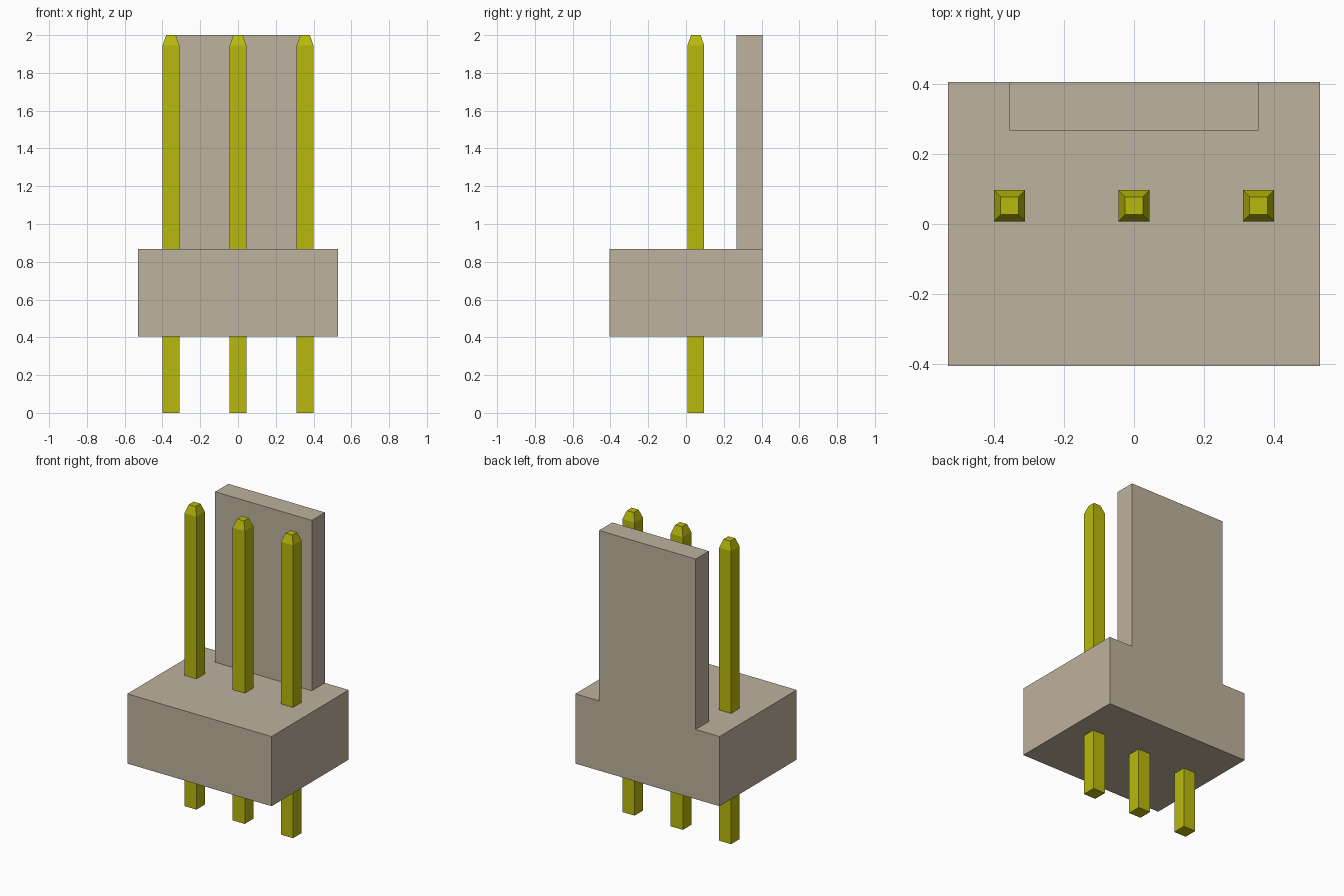
import bpy, bmesh
from mathutils import Vector, Matrix

cube = bpy.data.objects.get("Cube")
if cube:
    bpy.data.objects.remove(cube, do_unlink=True)


def make_material(name, rgb):
    mat = bpy.data.materials.new(name)
    mat.use_nodes = True
    mat.diffuse_color = (*rgb, 1)
    mat.node_tree.nodes["Principled BSDF"].inputs["Base Color"].default_value = (*rgb, 1)
    return mat


def box(bm, lo, hi):
    lo, hi = Vector(lo), Vector(hi)
    matrix = Matrix.Translation((lo + hi) / 2) @ Matrix.Diagonal((*(hi - lo), 1))
    bmesh.ops.create_cube(bm, size=1, matrix=matrix)


def finish(bm, name, mat):
    bmesh.ops.recalc_face_normals(bm, faces=bm.faces)
    mesh = bpy.data.meshes.new(name)
    bm.to_mesh(mesh)
    bm.free()
    mesh.materials.append(mat)
    obj = bpy.data.objects.new(name, mesh)
    bpy.context.collection.objects.link(obj)
    return obj


plastic = make_material("beige plastic", (0.521, 0.445, 0.342))
metal = make_material("yellow metal", (0.485, 0.485, 0.004))

# Housing: block with a tall locking tab raised flush from its back edge
BASE_Z, TOP_Z, TAB_X, TAB_Y = 0.405, 0.868, 0.355, 0.267
bm = bmesh.new()
box(bm, (-0.53, -0.405, BASE_Z), (0.53, 0.405, TOP_Z))
for co, no in (((-TAB_X, 0, 0), (1, 0, 0)), ((TAB_X, 0, 0), (1, 0, 0)),
               ((0, TAB_Y, 0), (0, 1, 0))):
    bmesh.ops.bisect_plane(bm, geom=bm.verts[:] + bm.edges[:] + bm.faces[:],
                           plane_co=co, plane_no=no)
tab_face = [f for f in bm.faces if f.normal.z > 0.9
            and abs(f.calc_center_median().x) < TAB_X
            and f.calc_center_median().y > TAB_Y]
raised = bmesh.ops.extrude_face_region(bm, geom=tab_face)["geom"]
bmesh.ops.delete(bm, geom=tab_face, context='FACES_ONLY')
bmesh.ops.translate(bm, vec=(0, 0, 2.0 - TOP_Z),
                    verts=[v for v in raised if isinstance(v, bmesh.types.BMVert)])
bmesh.ops.dissolve_limit(bm, angle_limit=0.01, verts=bm.verts[:], edges=bm.edges[:])
finish(bm, "housing", plastic)

# Square pins with tapered tips
PIN_HALF, TIP_SCALE, SHOULDER_Z = 0.0445, 0.57, 1.945
for name, x in (("right_pin", -0.355), ("middle_pin", 0), ("left_pin", 0.355)):
    bm = bmesh.new()
    box(bm, (-PIN_HALF, -PIN_HALF, 0), (PIN_HALF, PIN_HALF, SHOULDER_Z))
    top = max(bm.faces, key=lambda f: f.calc_center_median().z)
    tip = bmesh.ops.extrude_discrete_faces(bm, faces=[top])["faces"][0]
    for v in tip.verts:
        v.co = (v.co.x * TIP_SCALE, v.co.y * TIP_SCALE, 2.0)
    pin = finish(bm, name, metal)
    pin.location = (x, 0.052, 0)
